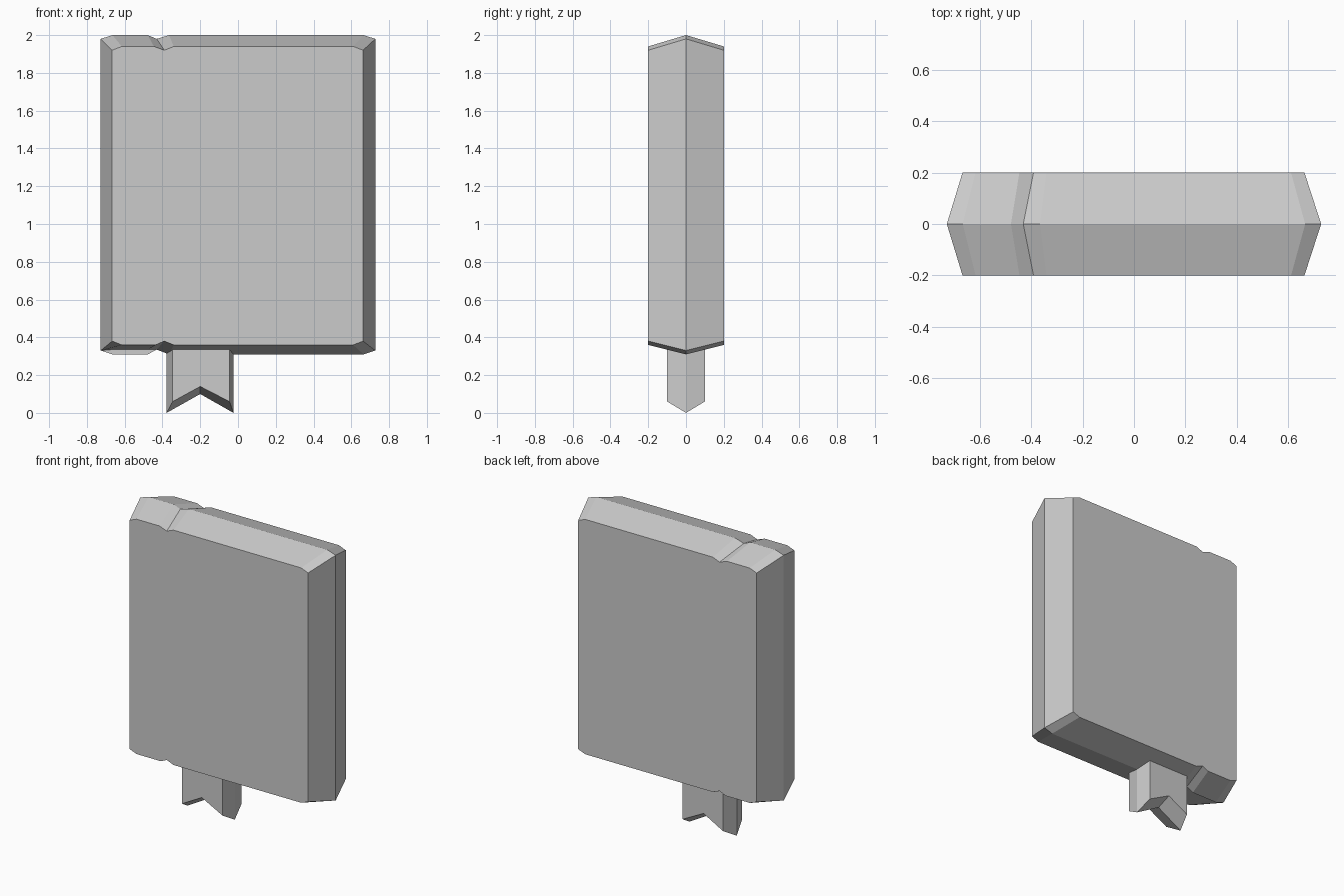
import bpy, bmesh

if "Cube" in bpy.data.objects:
    bpy.data.objects.remove(bpy.data.objects["Cube"])


def ridged_solid(name, layers):
    """Skin a stack of (y, outline) layers and close both ends."""
    bm = bmesh.new()
    rings = [[bm.verts.new((x, y, z)) for x, z in pts] for y, pts in layers]
    n = len(rings[0])
    for a, b in zip(rings, rings[1:]):
        for i in range(n):
            j = (i + 1) % n
            bm.faces.new((a[i], a[j], b[j], b[i]))
    bm.faces.new(rings[0])
    bm.faces.new(rings[-1])
    bmesh.ops.remove_doubles(bm, verts=bm.verts, dist=0.0005)
    bmesh.ops.dissolve_degenerate(bm, edges=bm.edges, dist=0.0005)
    bmesh.ops.recalc_face_normals(bm, faces=bm.faces)
    mesh = bpy.data.meshes.new(name)
    bm.to_mesh(mesh)
    bm.free()
    obj = bpy.data.objects.new(name, mesh)
    bpy.context.collection.objects.link(obj)
    return obj


# Book body: cover outline, with a hinge groove near the spine
cover = [(-0.666, 1.92), (-0.615, 1.94), (-0.445, 1.94), (-0.39, 1.92),
         (-0.34, 1.94), (0.61, 1.94), (0.662, 1.92),
         (0.662, 0.38), (0.61, 0.36), (-0.34, 0.36), (-0.39, 0.38),
         (-0.435, 0.36), (-0.615, 0.36), (-0.666, 0.38)]

# Wider outline along the middle ridge
ridge = [(-0.727, 1.98), (-0.665, 2.0), (-0.478, 2.0), (-0.43, 1.98),
         (-0.365, 2.0), (0.665, 2.0), (0.727, 1.98),
         (0.727, 0.33), (0.665, 0.31), (-0.365, 0.31), (-0.43, 0.335),
         (-0.478, 0.31), (-0.665, 0.31), (-0.727, 0.33)]

# The front half is slightly shallower under the spine
front_ridge = list(ridge)
front_ridge[11] = (-0.478, 0.335)
front_ridge[12] = (-0.665, 0.335)

ridged_solid("book", [(-0.2, cover), (0, front_ridge), (0, ridge), (0.2, cover)])

# Bookmark ribbon with a forked end
ribbon_face = [(-0.346, 0.337), (-0.045, 0.337), (-0.045, 0.06),
               (-0.2, 0.14), (-0.346, 0.06)]
ribbon_ridge = [(-0.378, 0.337), (-0.024, 0.337), (-0.024, 0.0),
                (-0.2, 0.10), (-0.378, 0.0)]
ridged_solid("bookmark", [(-0.1, ribbon_face), (0, ribbon_ridge), (0.1, ribbon_face)])
